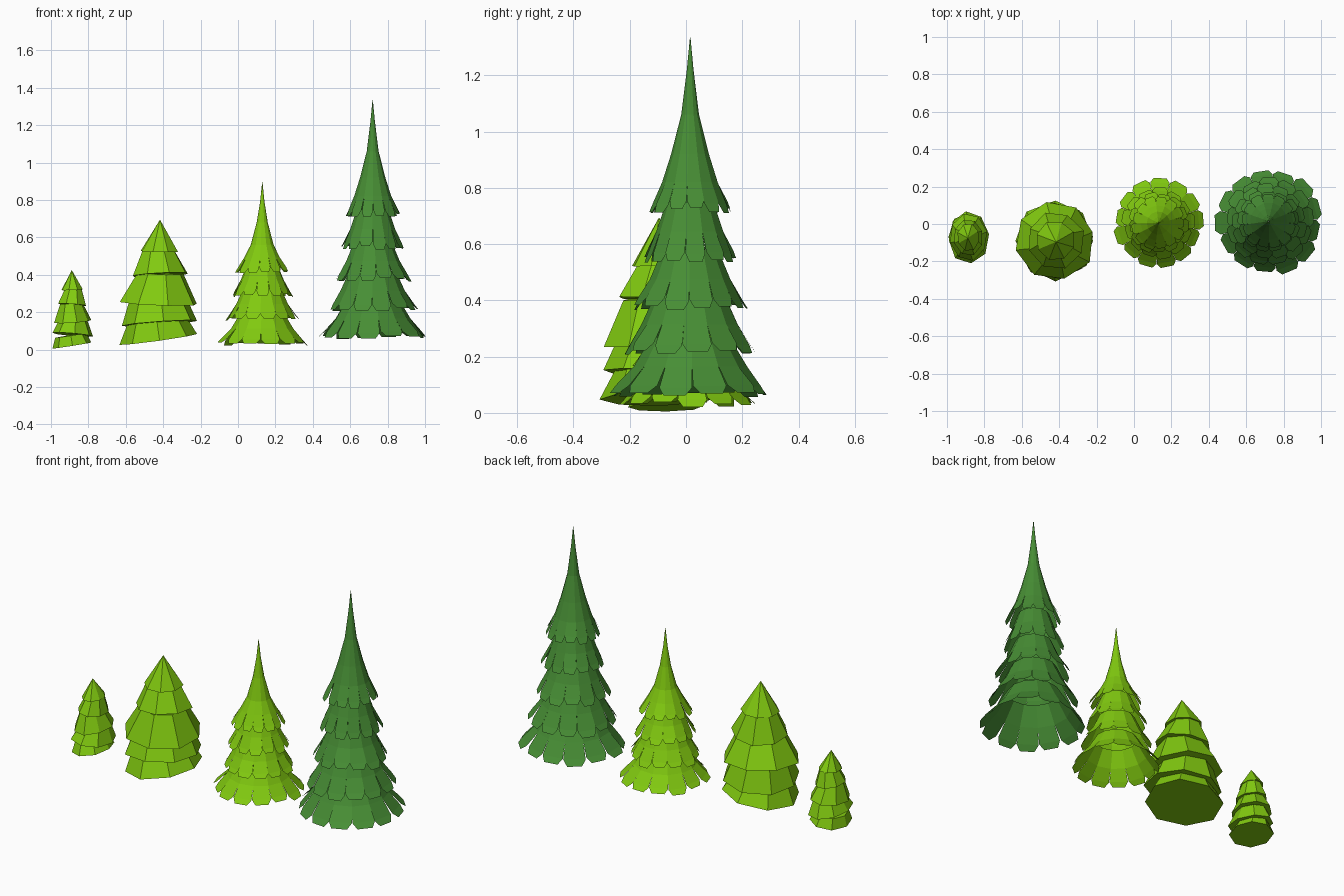
import bpy
import bmesh
import random
from math import cos, sin, pi, radians
from mathutils import Matrix, Vector

random.seed(4)
if "Cube" in bpy.data.objects:
    bpy.data.objects.remove(bpy.data.objects["Cube"])


def material(name, rgb):
    m = bpy.data.materials.new(name)
    m.use_nodes = True
    m.diffuse_color = (*rgb, 1)
    m.node_tree.nodes["Principled BSDF"].inputs["Base Color"].default_value = (*rgb, 1)
    return m


lime = material("lime green", (0.22, 0.59, 0.005))
forest = material("forest green", (0.063, 0.27, 0.035))


def finish(name, bm, mat, place):
    mesh = bpy.data.meshes.new(name)
    bm.to_mesh(mesh)
    bm.free()
    mesh.materials.append(mat)
    obj = bpy.data.objects.new(name, mesh)
    obj.location = place
    bpy.context.collection.objects.link(obj)


def polar(r, a, z):
    return Vector((r * cos(a), r * sin(a), z))


def skirt(name, profile, petals, mat, place):
    """Open layer: rings from top to waist, then a hem of separate petals."""
    bm = bmesh.new()
    turn = random.uniform(0, 2 * pi)
    step = 2 * pi / petals
    *upper, (hem_r, hem_z) = profile
    rings = [[bm.verts.new(polar(r, turn + i * step, z)) for i in range(petals)]
             for r, z in upper]
    for a, b in zip(rings, rings[1:]):
        for i in range(petals):
            j = (i + 1) % petals
            bm.faces.new((a[i], b[i], b[j], a[j]))
    waist_r, waist_z = upper[-1]
    for i in range(petals):
        j = (i + 1) % petals
        mid = turn + (i + 0.5) * step
        r = hem_r * random.uniform(0.93, 1.02)
        z = hem_z + random.uniform(-0.005, 0.015)

        def point(t, side):
            return bm.verts.new(polar(waist_r + (r - waist_r) * t, mid + side * step,
                                      waist_z + (z - waist_z) * t))
        left, right = point(0.72, -0.49), point(0.72, 0.49)
        tip_l, tip_r = point(1, -0.3), point(1, 0.3)
        bm.faces.new((rings[-1][i], left, right, rings[-1][j]))
        bm.faces.new((left, tip_l, tip_r, right))
    finish(name, bm, mat, place)


def layered_tree(name, place, tiers, spire, petals, mat):
    for n, (top, hem) in enumerate(tiers):
        waist = (top[0] + (hem[0] - top[0]) * 0.42, top[1] + (hem[1] - top[1]) * 0.5)
        skirt(f"{name}_layer_{n + 1}", [top, waist, hem], petals, mat, place)
    skirt(f"{name}_spire", spire, petals, mat, place)


def stacked_tree(name, place, tiers, apex, stretch, mat):
    """Closed, tilted faceted cones piled on one another."""
    for n, (z, r, top_r, height, lean_x, lean_y) in enumerate(tiers):
        bm = bmesh.new()
        last = n == len(tiers) - 1
        bmesh.ops.create_cone(bm, cap_ends=True, segments=8, radius1=r,
                              radius2=0 if last else top_r,
                              depth=apex - z if last else height)
        bmesh.ops.translate(bm, verts=bm.verts,
                            vec=(0, 0, (apex - z if last else height) / 2))
        # uneven hem
        for v in bm.verts:
            if v.co.z < 0.001:
                v.co.xy *= random.uniform(0.96, 1.05)
        bm.transform(Matrix.Translation((0, 0, z)) @ Matrix.Diagonal((1, stretch, 1, 1))
                     @ Matrix.Rotation(radians(lean_y), 4, "Y")
                     @ Matrix.Rotation(radians(lean_x), 4, "X")
                     @ Matrix.Rotation(n * 0.9, 4, "Z"))
        finish(f"{name}_tier_{n + 1}", bm, mat, place)


# Tall dark tree
layered_tree("tall_tree", (0.72, 0.015, 0),
             [((0.14, 0.27), (0.29, 0.06)), ((0.125, 0.42), (0.24, 0.21)),
              ((0.1, 0.58), (0.205, 0.37)), ((0.085, 0.75), (0.17, 0.54))],
             [(0.001, 1.335), (0.012, 1.22), (0.032, 1.06), (0.068, 0.92),
              (0.1, 0.82), (0.15, 0.715)], 13, forest)

# Medium lime tree
layered_tree("medium_tree", (0.13, 0.005, 0),
             [((0.115, 0.2), (0.24, 0.025)), ((0.1, 0.33), (0.195, 0.155)),
              ((0.08, 0.46), (0.165, 0.285))],
             [(0.001, 0.895), (0.012, 0.79), (0.03, 0.68), (0.062, 0.56),
              (0.095, 0.495), (0.145, 0.41)], 13, lime)

# Tiers: base height, base radius, top radius, thickness, two lean angles
stacked_tree("broad_tree", (-0.42, -0.09, 0),
             [(0.055, 0.21, 0.155, 0.11, 2, -8), (0.14, 0.205, 0.15, 0.14, -3, -4),
              (0.25, 0.21, 0.125, 0.16, 4, 2), (0.40, 0.155, 0.085, 0.14, -4, -3),
              (0.525, 0.106, 0, 0, 2, 1)], 0.695, 1.0, lime)

stacked_tree("small_tree", (-0.885, -0.07, 0),
             [(0.022, 0.105, 0.085, 0.055, 1, -9), (0.08, 0.11, 0.075, 0.08, -4, 5),
              (0.15, 0.1, 0.06, 0.1, 4, -4), (0.24, 0.078, 0.045, 0.09, -3, 4),
              (0.32, 0.06, 0, 0, 2, -2)], 0.425, 1.25, lime)
